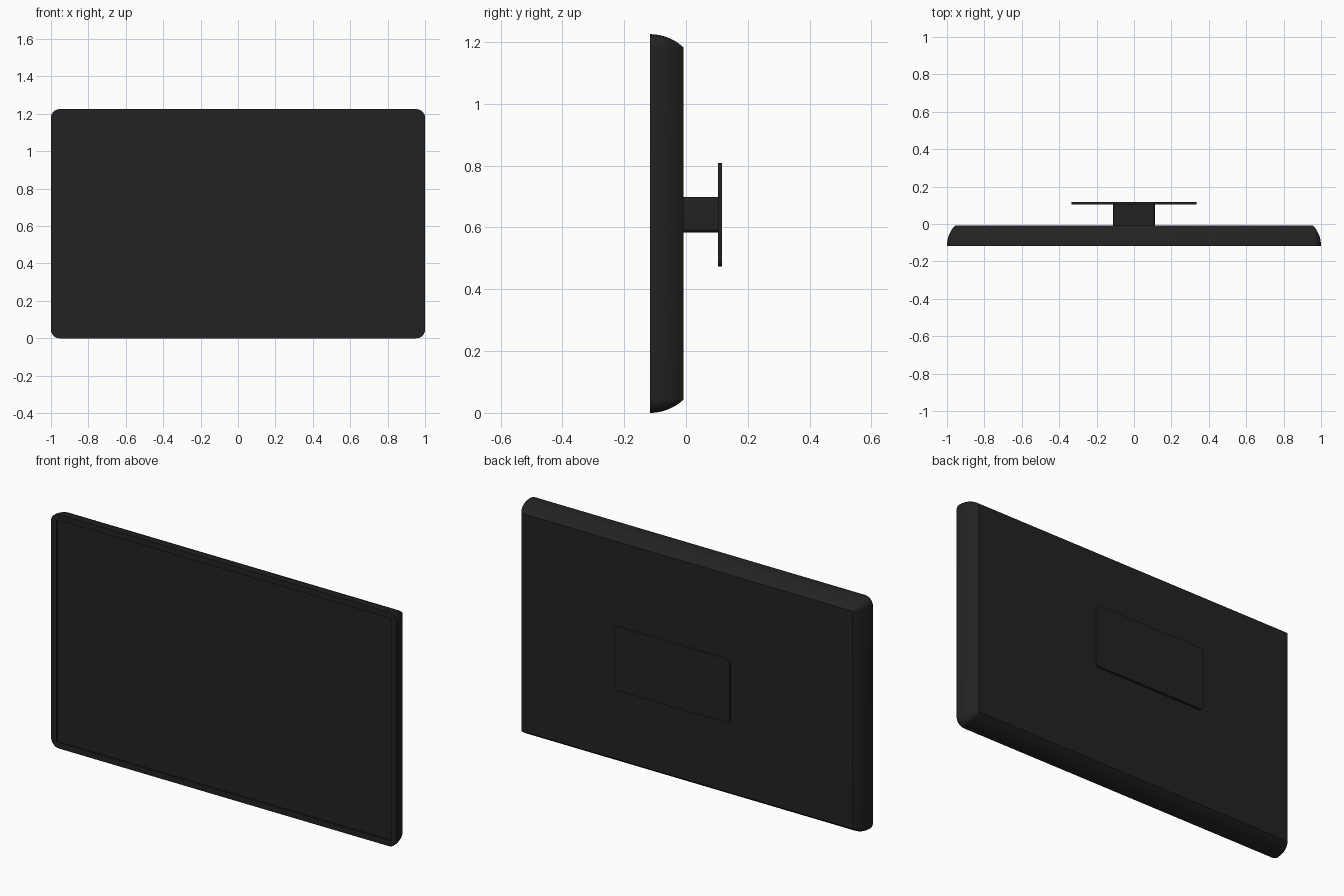
import bpy, bmesh, math

cube = bpy.data.objects.get("Cube")
if cube:
    bpy.data.objects.remove(cube, do_unlink=True)

black = bpy.data.materials.new("matte black")
black.use_nodes = True
COLOUR = (0.016, 0.016, 0.016, 1)
black.diffuse_color = COLOUR
black.node_tree.nodes["Principled BSDF"].inputs["Base Color"].default_value = COLOUR


def rounded_ring(bm, half_w, half_h, radius, y, cz, steps=8):
    """Rounded rectangle of vertices in the xz plane."""
    ring = []
    for corner, (sx, sz) in enumerate(((1, 1), (-1, 1), (-1, -1), (1, -1))):
        for i in range(steps + 1):
            a = (corner + i / steps) * math.pi / 2
            x = sx * (half_w - radius) + radius * math.cos(a)
            z = sz * (half_h - radius) + radius * math.sin(a)
            ring.append(bm.verts.new((x, y, cz + z)))
    return ring


def loft(name, rings, cz):
    """Skin a series of (half_w, half_h, radius, y) rings and cap both ends."""
    bm = bmesh.new()
    loops = [rounded_ring(bm, *r, cz) for r in rings]
    for a, b in zip(loops, loops[1:]):
        for i in range(len(a)):
            j = (i + 1) % len(a)
            bm.faces.new((a[i], a[j], b[j], b[i]))
    bm.faces.new(loops[0])
    bm.faces.new(loops[-1])
    bmesh.ops.recalc_face_normals(bm, faces=bm.faces)
    mesh = bpy.data.meshes.new(name)
    bm.to_mesh(mesh)
    bm.free()
    mesh.materials.append(black)
    obj = bpy.data.objects.new(name, mesh)
    bpy.context.collection.objects.link(obj)
    bpy.ops.object.select_all(action="DESELECT")
    obj.select_set(True)
    bpy.context.view_layer.objects.active = obj
    bpy.ops.object.shade_smooth_by_angle(angle=math.radians(30))
    return obj


W, H, CZ = 1.0, 0.6125, 0.6125
FRONT, BACK = -0.117, -0.008
BEZEL, RECESS, CORNER = 0.031, 0.008, 0.046

# Housing: recessed screen well, flat bezel, then sides curving in to the back
rings = [(W - BEZEL, H - BEZEL, 0.004, FRONT + RECESS),
         (W - BEZEL, H - BEZEL, 0.004, FRONT)]
depth, inset = BACK - FRONT, 0.043
arc = (depth ** 2 + inset ** 2) / (2 * inset)
for i in range(13):
    s = depth * i / 12
    d = arc - math.sqrt(arc ** 2 - s ** 2)
    rings.append((W - d, H - d, CORNER - d, FRONT + s))
loft("television_housing", rings, CZ)

# Wall mount: short arm and thin plate
loft("mount_arm", [(0.111, 0.057, 0.015, BACK - 0.002),
                   (0.111, 0.057, 0.015, 0.104)], 0.641)
loft("wall_plate", [(0.334, 0.167, 0.022, 0.103),
                    (0.334, 0.167, 0.022, 0.117)], 0.641)
